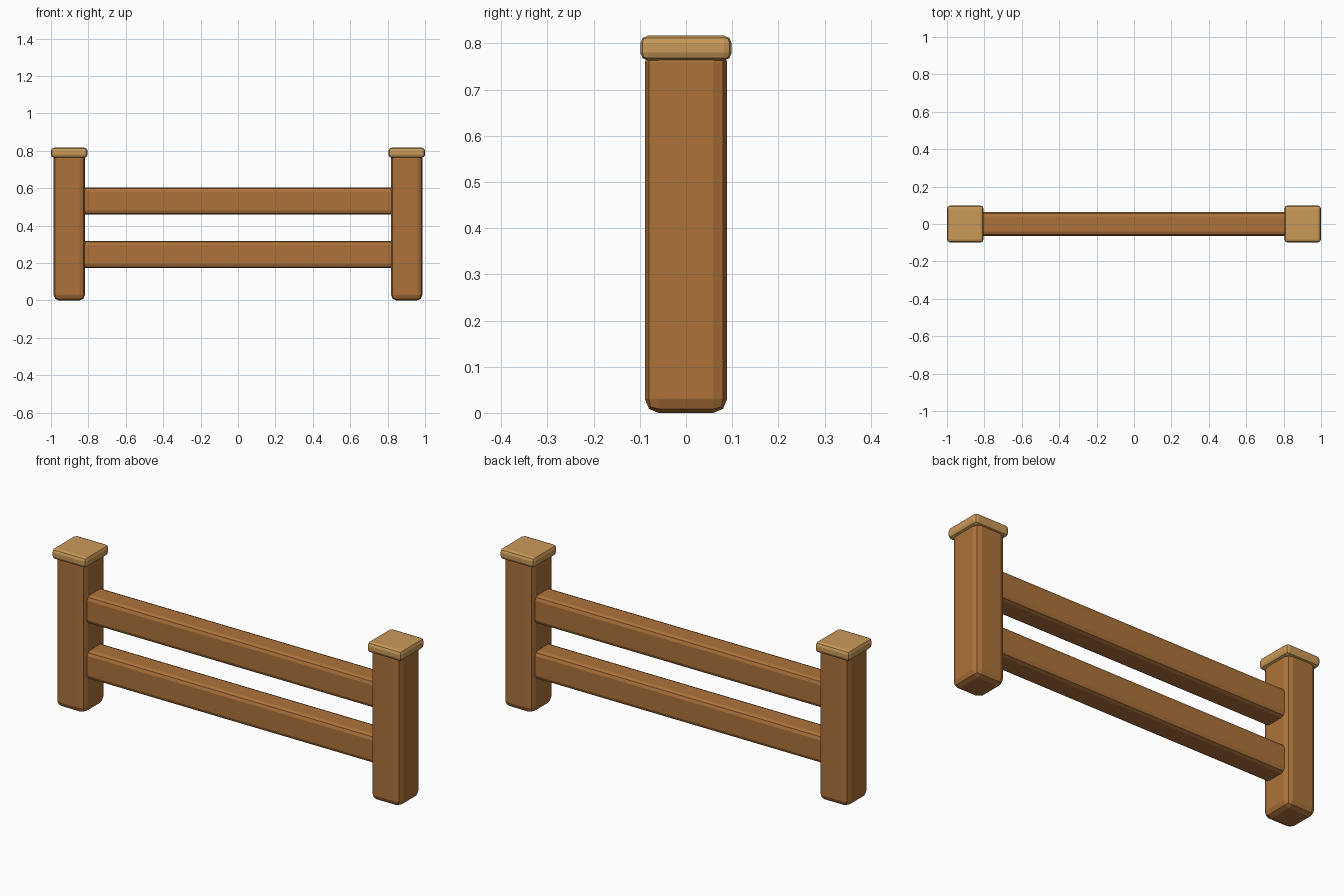
import bpy

if "Cube" in bpy.data.objects:
    bpy.data.objects.remove(bpy.data.objects["Cube"])


def material(name, rgb):
    m = bpy.data.materials.new(name)
    m.diffuse_color = (*rgb, 1.0)
    m.use_nodes = True
    m.node_tree.nodes["Principled BSDF"].inputs["Base Color"].default_value = m.diffuse_color
    return m


BROWN = material("warm brown wood", (0.42, 0.17, 0.043))
TAN = material("light tan wood", (0.59, 0.32, 0.10))


def beam(name, centre, size, bevel, mat):
    """Box with chamfered, two-step edges."""
    bpy.ops.mesh.primitive_cube_add(size=1, location=centre)
    ob = bpy.context.object
    ob.name = name
    ob.scale = size
    bpy.ops.object.transform_apply(location=False, rotation=False, scale=True)
    ob.data.materials.append(mat)
    mod = ob.modifiers.new("rounded edges", "BEVEL")
    mod.width = bevel
    mod.segments = 2
    return ob


# Posts and their caps
for side, x in (("left", -0.902), ("right", 0.902)):
    beam(side + "_post", (x, 0, 0.395), (0.168, 0.178, 0.79), 0.03, BROWN)
    beam(side + "_cap", (x, 0, 0.79), (0.196, 0.198, 0.054), 0.017, TAN)

# Horizontal rails, their ends buried in the posts
for name, z in (("lower_rail", 0.246), ("upper_rail", 0.532)):
    beam(name, (0, 0, z), (1.76, 0.126, 0.145), 0.022, BROWN)
